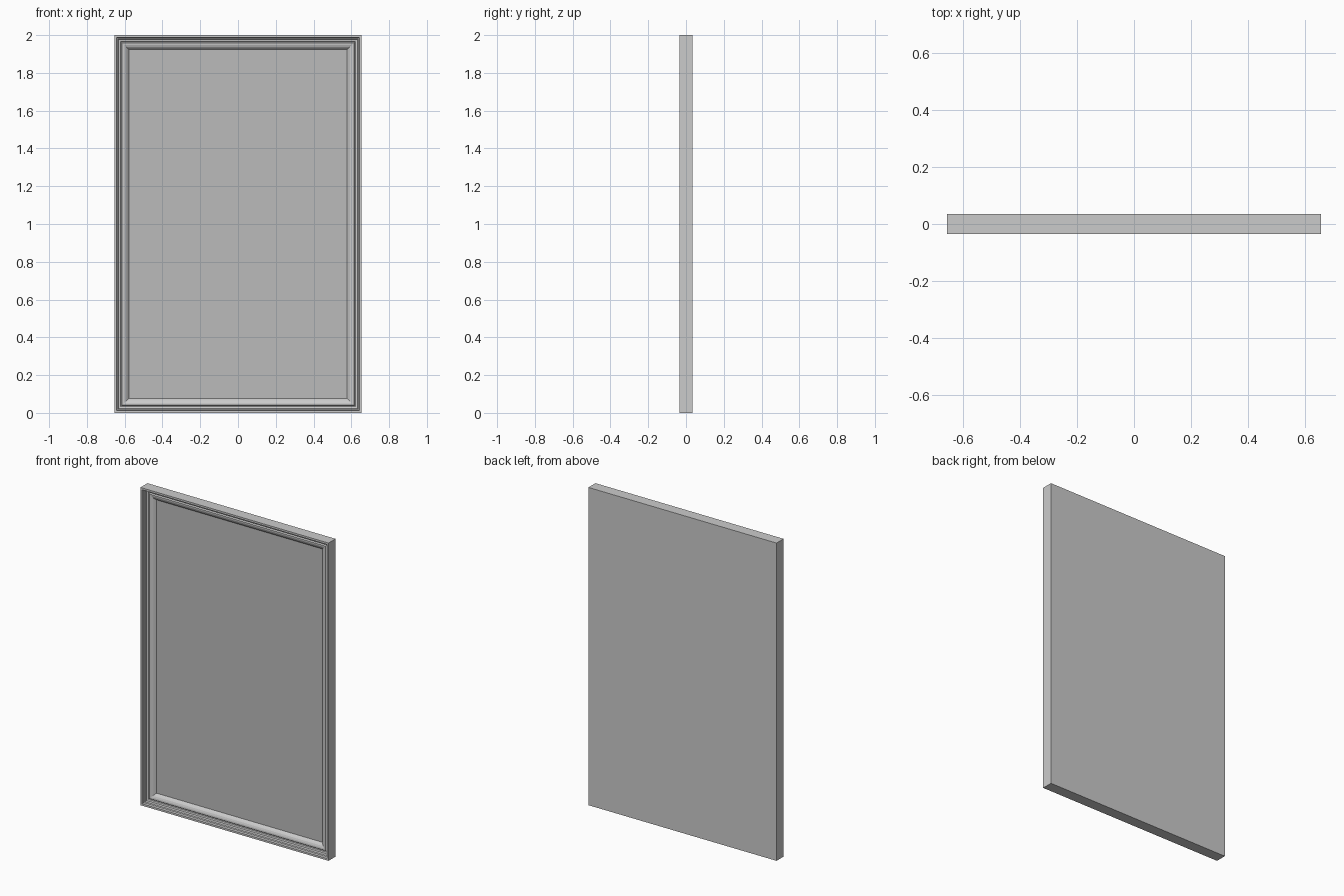
import bpy, bmesh

if "Cube" in bpy.data.objects:
    bpy.data.objects.remove(bpy.data.objects["Cube"])

W, H, D = 1.31, 2.0, 0.07      # overall width, height, thickness
FRONT, BACK = -D / 2, D / 2

# Moulding cross-section: (inset from outer edge, depth behind the front)
PROFILE = [(0.0, D), (0.0, 0.0), (0.012, 0.0), (0.014, 0.014), (0.021, 0.016),
           (0.023, 0.030), (0.033, 0.032), (0.036, 0.036), (0.042, 0.030),
           (0.052, 0.031), (0.062, 0.035), (0.069, 0.041), (0.077, 0.050)]


def ring(bm, inset, depth):
    x, y = W / 2 - inset, FRONT + depth
    return [bm.verts.new((sx * x, y, z)) for sx, z in
            ((-1, inset), (1, inset), (1, H - inset), (-1, H - inset))]


def finish(bm, name):
    bmesh.ops.recalc_face_normals(bm, faces=bm.faces)
    mesh = bpy.data.meshes.new(name)
    bm.to_mesh(mesh)
    bm.free()
    obj = bpy.data.objects.new(name, mesh)
    bpy.context.collection.objects.link(obj)
    return obj


# Mitred frame: sweep the moulding around the rectangle, close the back
bm = bmesh.new()
rings = [ring(bm, *p) for p in PROFILE]
for a, b in zip(rings, rings[1:]):
    for i in range(4):
        j = (i + 1) % 4
        bm.faces.new((a[i], a[j], b[j], b[i]))
bm.faces.new(rings[0])
cap = bm.faces.new(rings[-1])
bmesh.ops.recalc_face_normals(bm, faces=bm.faces)
bmesh.ops.delete(bm, geom=[cap], context='FACES_ONLY')
mesh = bpy.data.meshes.new("frame")
bm.to_mesh(mesh)
bm.free()
frame = bpy.data.objects.new("frame", mesh)
bpy.context.collection.objects.link(frame)

# Recessed flat pane filling the opening
bm = bmesh.new()
inset, depth = PROFILE[-1]
front = bm.faces.new(ring(bm, inset, depth))
ext = bmesh.ops.extrude_face_region(bm, geom=[front])
bmesh.ops.translate(bm, vec=(0, 0.01, 0),
                    verts=[v for v in ext["geom"] if isinstance(v, bmesh.types.BMVert)])
pane = finish(bm, "mirror_pane")
mat = bpy.data.materials.new("pane_grey")
mat.diffuse_color = (0.5, 0.5, 0.5, 1)
mat.use_nodes = True
mat.node_tree.nodes["Principled BSDF"].inputs["Base Color"].default_value = mat.diffuse_color
pane.data.materials.append(mat)
